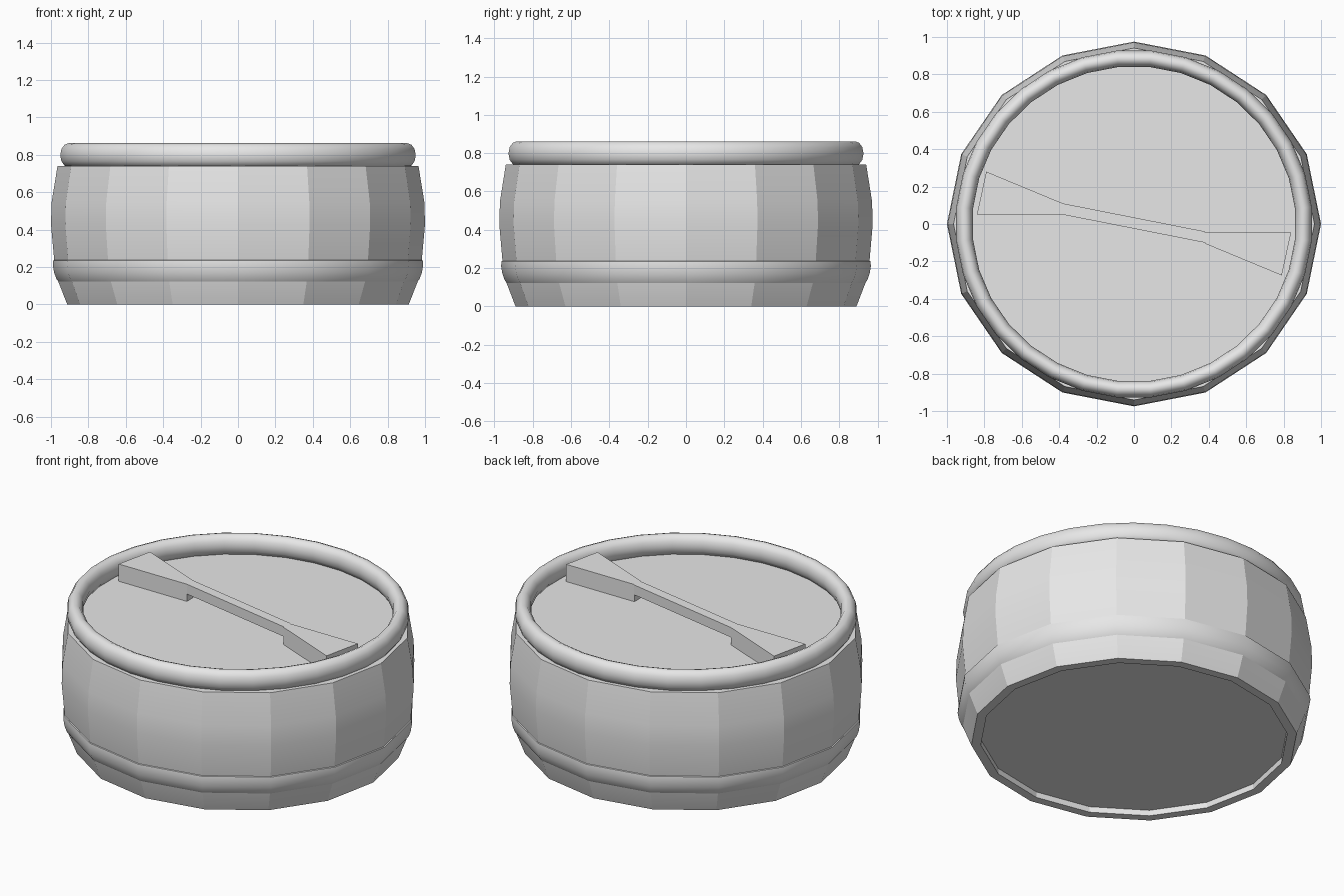
import bpy, bmesh, math

cube = bpy.data.objects.get("Cube")
if cube:
    bpy.data.objects.remove(cube, do_unlink=True)

DEPTH = 0.975  # the drum is slightly shallower than wide

grey = bpy.data.materials.new("plain grey")
grey.use_nodes = True
grey.diffuse_color = (0.8, 0.8, 0.8, 1)
grey.node_tree.nodes["Principled BSDF"].inputs["Base Color"].default_value = (0.8, 0.8, 0.8, 1)


def finish(name, bm, angle):
    """Turn a bmesh into a shaded object."""
    bmesh.ops.recalc_face_normals(bm, faces=bm.faces)
    mesh = bpy.data.meshes.new(name)
    bm.to_mesh(mesh)
    bm.free()
    mesh.materials.append(grey)
    obj = bpy.data.objects.new(name, mesh)
    bpy.context.collection.objects.link(obj)
    bpy.ops.object.select_all(action='DESELECT')
    obj.select_set(True)
    bpy.context.view_layer.objects.active = obj
    bpy.ops.object.shade_smooth_by_angle(angle=math.radians(angle))
    return obj


def lathe(name, profile, sides, angle, closed=False, offset=0.0):
    """Revolve (radius, height) points; open profiles get flat end caps."""
    bm = bmesh.new()
    rings = []
    for r, z in profile:
        turns = [2 * math.pi * (i + offset) / sides for i in range(sides)]
        rings.append([bm.verts.new((r * math.cos(a), r * math.sin(a) * DEPTH, z)) for a in turns])
    pairs = list(zip(rings, rings[1:]))
    if closed:
        pairs.append((rings[-1], rings[0]))
    else:
        bm.faces.new(rings[0])
        bm.faces.new(rings[-1])
    for low, high in pairs:
        for i in range(sides):
            j = (i + 1) % sides
            bm.faces.new((low[i], low[j], high[j], high[i]))
    return finish(name, bm, angle)


def prism(name, outline, bottom, top):
    """Extrude a plan outline upward."""
    bm = bmesh.new()
    face = bm.faces.new([bm.verts.new((x, y, bottom)) for x, y in outline])
    new = bmesh.ops.extrude_face_region(bm, geom=[face])["geom"]
    bmesh.ops.translate(bm, vec=(0, 0, top - bottom),
                        verts=[v for v in new if isinstance(v, bmesh.types.BMVert)])
    return finish(name, bm, 15)


# Barrel-shaped body with a recessed underside and a flat lid
lathe("body", [(0.86, 0.035), (0.86, 0), (0.913, 0), (0.96, 0.12), (0.983, 0.24),
               (1.0, 0.43), (0.996, 0.55), (0.965, 0.74)], 16, 20)

# Rounded band around the foot
lathe("lower_band", [(0.93, 0.115), (0.955, 0.116), (0.97, 0.135), (0.983, 0.17),
                     (0.99, 0.21), (0.988, 0.235), (0.975, 0.24), (0.93, 0.24)],
      16, 40, closed=True)

# Rounded rim standing above the lid
rim = [(0.91 + 0.045 * math.cos(a), 0.798 + 0.064 * math.sin(a))
       for a in (2 * math.pi * i / 12 for i in range(12))]
lathe("rim", rim, 32, 45, closed=True, offset=0.5)

# Handle: two flared feet joined by a slim raised bar
foot = [(-0.84, 0.05), (-0.38, 0.05), (-0.38, 0.11), (-0.79, 0.28)]
bar = [(-0.38, 0.05), (0.38, -0.10), (0.38, -0.04), (-0.38, 0.11)]
for side, sign in (("right", 1), ("left", -1)):
    prism(side + "_handle_foot", [(x * sign, y * sign + 0.005 * (sign < 0)) for x, y in foot],
          0.739, 0.845)
prism("handle_bar", bar, 0.785, 0.845)
